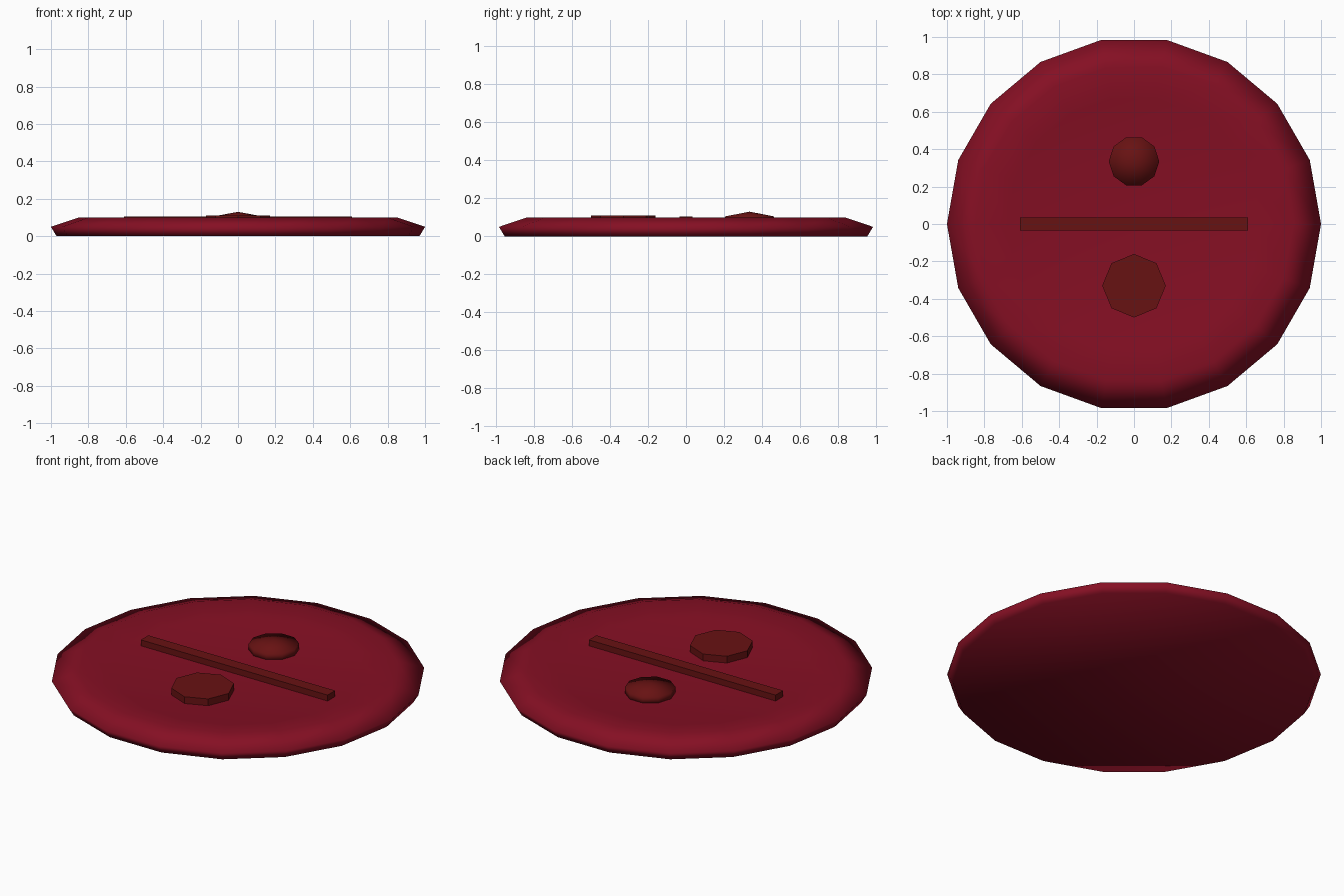
import bpy, bmesh, math

if "Cube" in bpy.data.objects:
    bpy.data.objects.remove(bpy.data.objects["Cube"])


def material(name, rgb):
    m = bpy.data.materials.new(name)
    m.diffuse_color = (*rgb, 1.0)
    m.use_nodes = True
    m.node_tree.nodes["Principled BSDF"].inputs["Base Color"].default_value = m.diffuse_color
    return m


CRIMSON = material("crimson", (0.235, 0.0048, 0.0170))
DARK_RED = material("dark red", (0.137, 0.0060, 0.0062))


def lathe(name, profile, sides, mat, center=(0, 0), smooth=False):
    """Solid of revolution from (radius, z) points; radius 0 closes to a point."""
    bm = bmesh.new()
    rings = []
    for r, z in profile:
        if r == 0:
            rings.append([bm.verts.new((0, 0, z))])
        else:
            angles = [2 * math.pi * i / sides for i in range(sides)]
            rings.append([bm.verts.new((r * math.cos(a), r * math.sin(a), z)) for a in angles])
    for a, b in zip(rings, rings[1:]):
        for i in range(sides):
            j = (i + 1) % sides
            if len(b) == 1:
                bm.faces.new((a[i], a[j], b[0]))
            else:
                bm.faces.new((a[i], a[j], b[j], b[i]))
    # flat caps where the profile starts or ends on a ring
    bm.faces.new(rings[0][::-1])
    if len(rings[-1]) > 1:
        bm.faces.new(rings[-1])
    return finish(name, bm, mat, center, smooth)


def finish(name, bm, mat, center, smooth=False):
    bmesh.ops.recalc_face_normals(bm, faces=bm.faces)
    for f in bm.faces:
        f.smooth = smooth
    mesh = bpy.data.meshes.new(name)
    bm.to_mesh(mesh)
    bm.free()
    mesh.materials.append(mat)
    obj = bpy.data.objects.new(name, mesh)
    obj.location = (center[0], center[1], 0)
    bpy.context.collection.objects.link(obj)
    return obj


# Shallow dish with a raised, bevelled rim
lathe("dish", [(0.97, 0.0), (1.0, 0.05), (0.85, 0.1), (0.68, 0.07)], 18, CRIMSON, smooth=True)

# Flat octagonal button at the front
lathe("octagon_button", [(0.17, 0.06), (0.17, 0.11)], 8, DARK_RED, (0, -0.33))

# Pointed round button at the back
lathe("pointed_button", [(0.135, 0.06), (0.135, 0.105), (0, 0.13)], 10, DARK_RED,
      (0, 0.335), smooth=True)

# Dividing bar across the middle
bm = bmesh.new()
bmesh.ops.create_cube(bm, size=1)
for v in bm.verts:
    v.co = (v.co.x * 1.22, v.co.y * 0.07, 0.0825 + v.co.z * 0.045)
finish("divider_bar", bm, DARK_RED, (0, 0))
